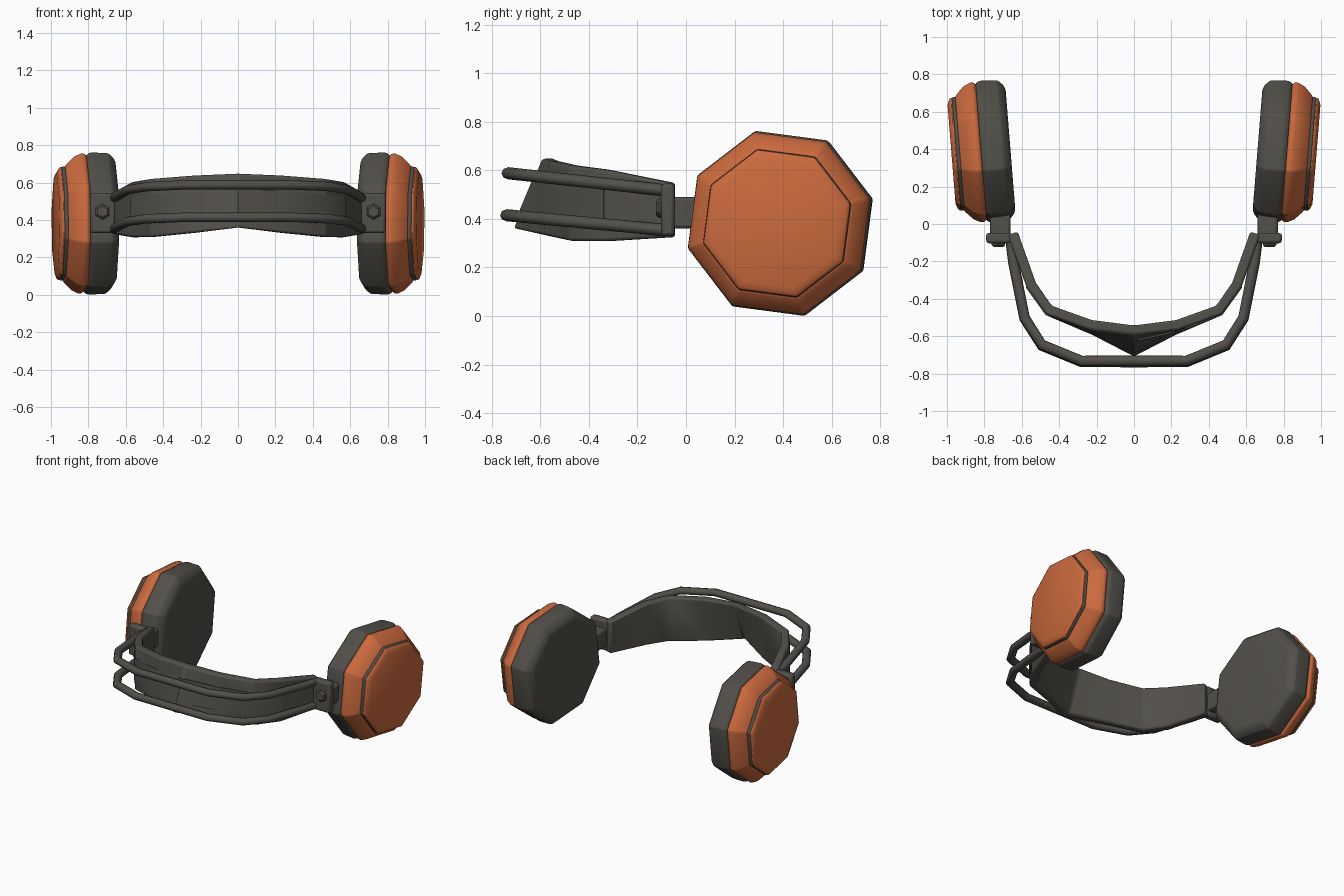
import bpy, bmesh, math
from mathutils import Vector

if "Cube" in bpy.data.objects:
    bpy.data.objects.remove(bpy.data.objects["Cube"])


def material(name, rgb):
    m = bpy.data.materials.new(name)
    m.diffuse_color = (*rgb, 1)
    m.use_nodes = True
    m.node_tree.nodes["Principled BSDF"].inputs["Base Color"].default_value = m.diffuse_color
    return m


DARK = material("warm charcoal", (0.085, 0.079, 0.068))
ORANGE = material("burnt orange", (0.60, 0.145, 0.048))


def finish(name, bm, mat, bevel=0.0, angle=40):
    """Turn a bmesh into a shaded object with softened edges."""
    bmesh.ops.recalc_face_normals(bm, faces=bm.faces)
    me = bpy.data.meshes.new(name)
    bm.to_mesh(me)
    bm.free()
    ob = bpy.data.objects.new(name, me)
    bpy.context.collection.objects.link(ob)
    me.materials.append(mat)
    if bevel:
        b = ob.modifiers.new("soft edges", 'BEVEL')
        b.width, b.segments = bevel, 2
        b.limit_method, b.angle_limit = 'ANGLE', math.radians(25)
    bpy.ops.object.select_all(action='DESELECT')
    ob.select_set(True)
    bpy.context.view_layer.objects.active = ob
    bpy.ops.object.shade_smooth_by_angle(angle=math.radians(angle))
    return ob


def loft(rings):
    """Skin a list of closed rings and cap both ends."""
    bm = bmesh.new()
    vs = [[bm.verts.new(p) for p in r] for r in rings]
    n = len(vs[0])
    for a, b in zip(vs, vs[1:]):
        for i in range(n):
            bm.faces.new((a[i], a[(i + 1) % n], b[(i + 1) % n], b[i]))
    bm.faces.new(vs[0])
    bm.faces.new(vs[-1])
    return bm


# Ear cup: octagonal rings along a slightly toed-in axis
TILT = math.radians(4.6)
CENTRE = Vector((0.815, 0.385, 0.3815))
AXIS = Vector((math.cos(TILT), -math.sin(TILT), 0))
SIDE = Vector((math.sin(TILT), math.cos(TILT), 0))


def octagon(u, r, s):
    pts = []
    for k in range(8):
        a = math.radians(15 + 45 * k)
        p = CENTRE + AXIS * u + SIDE * r * math.cos(a) + Vector((0, 0, r * math.sin(a)))
        pts.append((p.x * s, p.y, p.z))
    return pts


CUP_PARTS = [
    ("ear_cushion", DARK, [(-.155, .335), (-.142, .363), (-.115, .39), (-.02, .395), (0.003, .383)]),
    ("cup_shell", ORANGE, [(0, .372), (.01, .386), (.03, .39), (.07, .37), (.117, .32)]),
    ("cup_groove", DARK, [(.11, .317), (.136, .316)]),
    ("cup_cap", ORANGE, [(.134, .317), (.148, .31), (.161, .275)]),
]


def box(name, lo, hi, s, bevel):
    bm = bmesh.new()
    bmesh.ops.create_cube(bm, size=1)
    for v in bm.verts:
        v.co = [(a + b) / 2 + c * (b - a) for a, b, c in zip(lo, hi, v.co)]
        v.co.x *= s
    finish(name, bm, DARK, bevel)


for s, label in ((1, "right"), (-1, "left")):
    for name, mat, prof in CUP_PARTS:
        finish(f"{label}_{name}", loft([octagon(u, r, s) for u, r in prof]), mat, 0.008, 50)
    # Hinge: stem, plate and hexagonal bolt
    box(f"{label}_stem", (.66, -.07, .36), (.77, .06, .49), s, .015)
    box(f"{label}_hinge_plate", (.655, -.103, .33), (.79, -.047, .545), s, .014)
    hexes = [[(s * (.725 + r * math.cos(math.radians(60 * k + 30))), y,
               .445 + r * math.sin(math.radians(60 * k + 30))) for k in range(6)]
             for y, r in ((-.09, .042), (-.112, .042), (-.123, .03))]
    finish(f"{label}_bolt", loft(hexes), DARK)


def mirrored(half):
    """Extend stations listed from the middle outwards to both sides."""
    return [(-p[0], *p[1:]) for p in reversed(half[1:])] + list(half)


def outward(pts):
    """Horizontal outward direction at each station of a path."""
    res = []
    for i in range(len(pts)):
        a, b = pts[max(i - 1, 0)], pts[min(i + 1, len(pts) - 1)]
        t = Vector((b[0] - a[0], b[1] - a[1], 0)).normalized()
        res.append(Vector((t.y, -t.x, 0)))
    return res


def strap(name, stations, thick, bevel):
    """Bent strip from stations of (x, y_top, z_top, y_bottom, z_bottom)."""
    rings = []
    for (x, yt, zt, yb, zb), n in zip(stations, outward(stations)):
        top, bot = Vector((x, yt, zt)), Vector((x, yb, zb))
        h = n * thick / 2
        rings.append([top - h, top + h, bot + h, bot - h])
    finish(name, loft(rings), DARK, bevel, 35)


# Padded headband, its middle leaning forward at the bottom
BAND = mirrored([(0, -.565, .648, -.685, .36), (.23, -.54, .638, -.56, .332),
                 (.455, -.46, .62, -.46, .31), (.55, -.325, .603, -.325, .308),
                 (.648, -.05, .548, -.05, .325)])
strap("headband", BAND, .055, .012)

# Raised panel along the outside of the headband
panel = []
for (x, yt, zt, yb, zb), n in zip(BAND[1:-1], outward(BAND)[1:-1]):
    lerp = lambda f: (yt + (yb - yt) * f + n.y * .027, zt + (zb - zt) * f)
    panel.append((x + n.x * .027, *lerp(.27), *lerp(.78)))
strap("headband_panel", panel, .01, 0)

# Two bent support rods in front of the headband
ROD = mirrored([(0, -.732), (.28, -.732), (.493, -.645), (.585, -.50), (.645, -.2), (.662, -.06)])
for name, z_end, z_front, dy in (("upper_rod", .515, .588, 0), ("lower_rod", .352, .415, -.006)):
    rings = []
    for (x, y), n in zip(ROD, outward(ROD)):
        z = z_end + (z_front - z_end) * (-y - .06) / .672
        c = Vector((x, y + dy, z))
        rings.append([c + n * .028 * math.cos(math.tau * k / 8)
                      + Vector((0, 0, .025 * math.sin(math.tau * k / 8))) for k in range(8)])
    finish(name, loft(rings), DARK, 0, 50)
